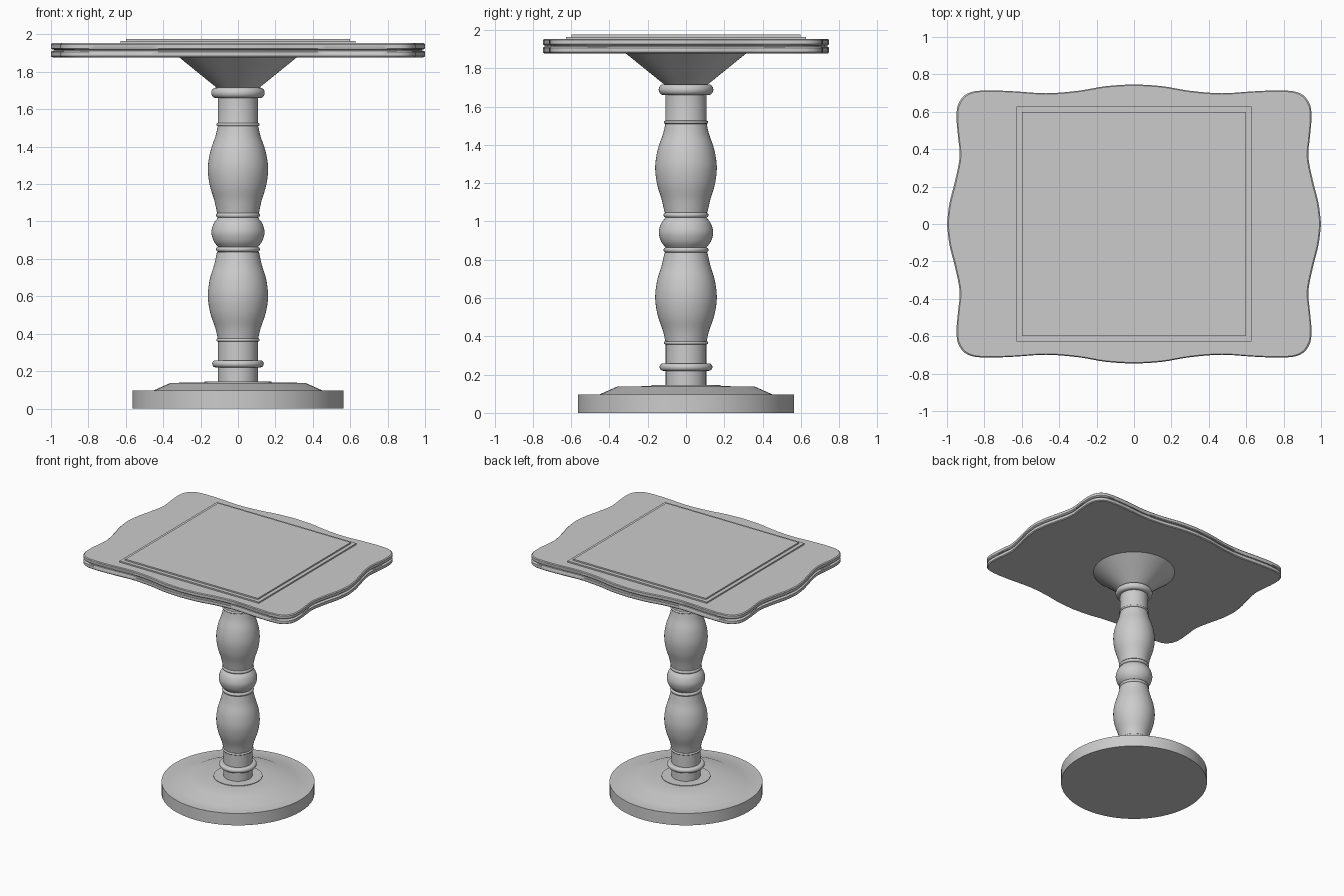
import bpy, bmesh, math

if "Cube" in bpy.data.objects:
    bpy.data.objects.remove(bpy.data.objects["Cube"])

SEG = 64


def finish(name, bm, angle=35):
    bmesh.ops.remove_doubles(bm, verts=bm.verts, dist=1e-5)
    bmesh.ops.recalc_face_normals(bm, faces=bm.faces)
    me = bpy.data.meshes.new(name)
    bm.to_mesh(me)
    bm.free()
    ob = bpy.data.objects.new(name, me)
    bpy.context.collection.objects.link(ob)
    bpy.ops.object.select_all(action='DESELECT')
    ob.select_set(True)
    bpy.context.view_layer.objects.active = ob
    bpy.ops.object.shade_smooth_by_angle(angle=math.radians(angle))
    return ob


def loft(name, rings, cap_bottom=True, cap_top=True):
    """Skin a stack of closed loops."""
    bm = bmesh.new()
    rows = [[bm.verts.new(p) for p in ring] for ring in rings]
    n = len(rows[0])
    for a, b in zip(rows, rows[1:]):
        for i in range(n):
            j = (i + 1) % n
            bm.faces.new((a[i], a[j], b[j], b[i]))
    if cap_bottom:
        bm.faces.new(rows[0][::-1])
    if cap_top:
        bm.faces.new(rows[-1])
    return finish(name, bm)


def lathe(name, profile, **caps):
    """Turn an (r, z) profile around the z axis."""
    angles = [2 * math.pi * i / SEG for i in range(SEG)]
    return loft(name, [[(r * math.cos(a), r * math.sin(a), z) for a in angles]
                       for r, z in profile], **caps)


def spline(pts, steps=4):
    """Catmull-Rom curve through 2D points."""
    out = []
    for i in range(len(pts) - 1):
        p0, p1, p2 = pts[max(i - 1, 0)], pts[i], pts[i + 1]
        p3 = pts[min(i + 2, len(pts) - 1)]
        for s in range(steps):
            t = s / steps
            out.append(tuple(0.5 * (2 * b + (c - a) * t + (2 * a - 5 * b + 4 * c - d) * t * t
                                    + (3 * b - a - 3 * c + d) * t ** 3)
                             for a, b, c, d in zip(p0, p1, p2, p3)))
    return out + [pts[-1]]


def bead(r_in, r_out, z, h, n=8):
    """Rounded ring profile of half height h."""
    return [(r_in, z - h)] + [
        (r_out - h * 0.9 + h * 0.9 * math.cos(a), z + h * math.sin(a))
        for a in (-math.pi / 2 + math.pi * i / n for i in range(n + 1))] + [(r_in, z + h)]


# Base: flat disc with a raised, bevelled centre
lathe("base", [(0.565, 0), (0.565, 0.097), (0.45, 0.097), (0.36, 0.137),
               (0.18, 0.140), (0.18, 0.145), (0.10, 0.145)])

# Column: turned post, upper vase mirrors the lower one about the middle ball
MID = 0.942
vase = spline([(0.108, 0.374), (0.121, 0.43), (0.148, 0.51), (0.161, 0.60),
               (0.151, 0.69), (0.127, 0.77), (0.112, 0.838)])
lower = bead(0.108, 0.116, 0.366, 0.008) + vase + bead(0.106, 0.117, 0.851, 0.013)
upper = [(r, 2 * MID - z) for r, z in reversed(lower)]
ball = spline([(0.108, 0.866), (0.130, 0.895), (0.142, MID), (0.130, 0.989), (0.108, 1.018)])
profile = ([(0.106, 0.14)] + bead(0.106, 0.138, 0.239, 0.019) + [(0.106, 0.357)]
           + lower + ball + upper + [(0.107, 1.53)] + bead(0.107, 0.143, 1.688, 0.028))
lathe("column", profile, cap_bottom=False)

# Flared support under the top
lathe("top_support", [(0.11, 1.712), (0.32, 1.882)], cap_top=False)

# Tabletop: wavy outline from a mirrored quarter, two layers with a groove
quarter = spline([(1.0, 0), (0.987, 0.11), (0.957, 0.23), (0.932, 0.36), (0.94, 0.46),
                  (0.949, 0.57), (0.938, 0.645), (0.89, 0.698), (0.80, 0.714),
                  (0.65, 0.710), (0.47, 0.699), (0.30, 0.712), (0.15, 0.737), (0, 0.747)])
half = quarter + [(-x, y) for x, y in reversed(quarter[:-1])]
outline = half + [(x, -y) for x, y in reversed(half[1:-1])]
edge = [(0.993, 1.878), (1, 1.884), (1, 1.906), (0.994, 1.912), (0.984, 1.914),
        (0.984, 1.918), (0.994, 1.920), (1, 1.926), (1, 1.947), (0.993, 1.953)]
loft("tabletop", [[(x * s, y * s, z) for x, y in outline] for s, z in edge])

# Stepped square panel on the tabletop
steps = [(0.628, 1.952), (0.628, 1.964), (0.598, 1.964), (0.598, 1.975)]
loft("top_panel", [[(-s, -s, z), (s, -s, z), (s, s, z), (-s, s, z)] for s, z in steps],
     cap_bottom=False)
